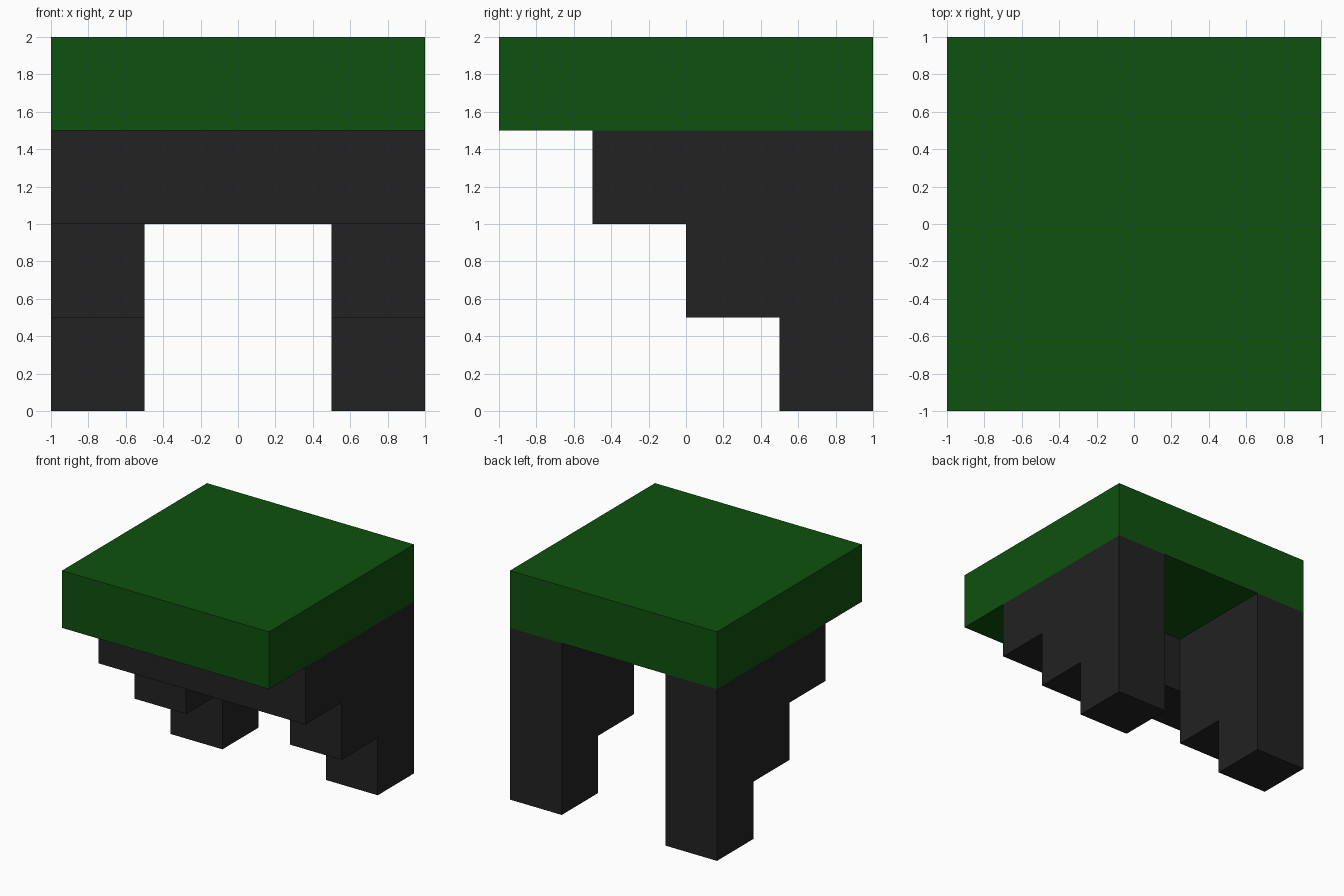
import bpy
import bmesh

cube = bpy.data.objects.get("Cube")
if cube:
    bpy.data.objects.remove(cube, do_unlink=True)


def make_material(name, rgb):
    mat = bpy.data.materials.new(name)
    mat.use_nodes = True
    color = (*rgb, 1.0)
    mat.diffuse_color = color
    mat.node_tree.nodes["Principled BSDF"].inputs["Base Color"].default_value = color
    return mat


def extrude_profile(name, profile, x0, x1, mat):
    """Extrude a (y, z) profile along x from x0 to x1."""
    bm = bmesh.new()
    face = bm.faces.new([bm.verts.new((x0, y, z)) for y, z in profile])
    result = bmesh.ops.extrude_face_region(bm, geom=[face])
    verts = [v for v in result["geom"] if isinstance(v, bmesh.types.BMVert)]
    bmesh.ops.translate(bm, verts=verts, vec=(x1 - x0, 0, 0))
    bmesh.ops.recalc_face_normals(bm, faces=bm.faces)
    mesh = bpy.data.meshes.new(name)
    bm.to_mesh(mesh)
    bm.free()
    mesh.materials.append(mat)
    obj = bpy.data.objects.new(name, mesh)
    bpy.context.collection.objects.link(obj)
    return obj


def rectangle(y0, y1, z0, z1):
    return [(y0, z0), (y1, z0), (y1, z1), (y0, z1)]


green = make_material("dark green", (0.0044, 0.085, 0.0044))
charcoal = make_material("charcoal", (0.016, 0.016, 0.016))

# Thick square top slab
extrude_profile("top_slab", rectangle(-1, 1, 1.5, 2), -1, 1, green)

# Stepped brackets, one on each side, flush with the back
steps = [(1, 0), (1, 1.5), (-0.5, 1.5), (-0.5, 1),
         (0, 1), (0, 0.5), (0.5, 0.5), (0.5, 0)]
for name, x0 in (("right_stepped_leg", -1), ("left_stepped_leg", 0.5)):
    extrude_profile(name, steps, x0, x0 + 0.5, charcoal)

# Beam joining the brackets under the slab
extrude_profile("cross_beam", rectangle(-0.5, 0, 1, 1.5), -0.5, 0.5, charcoal)
